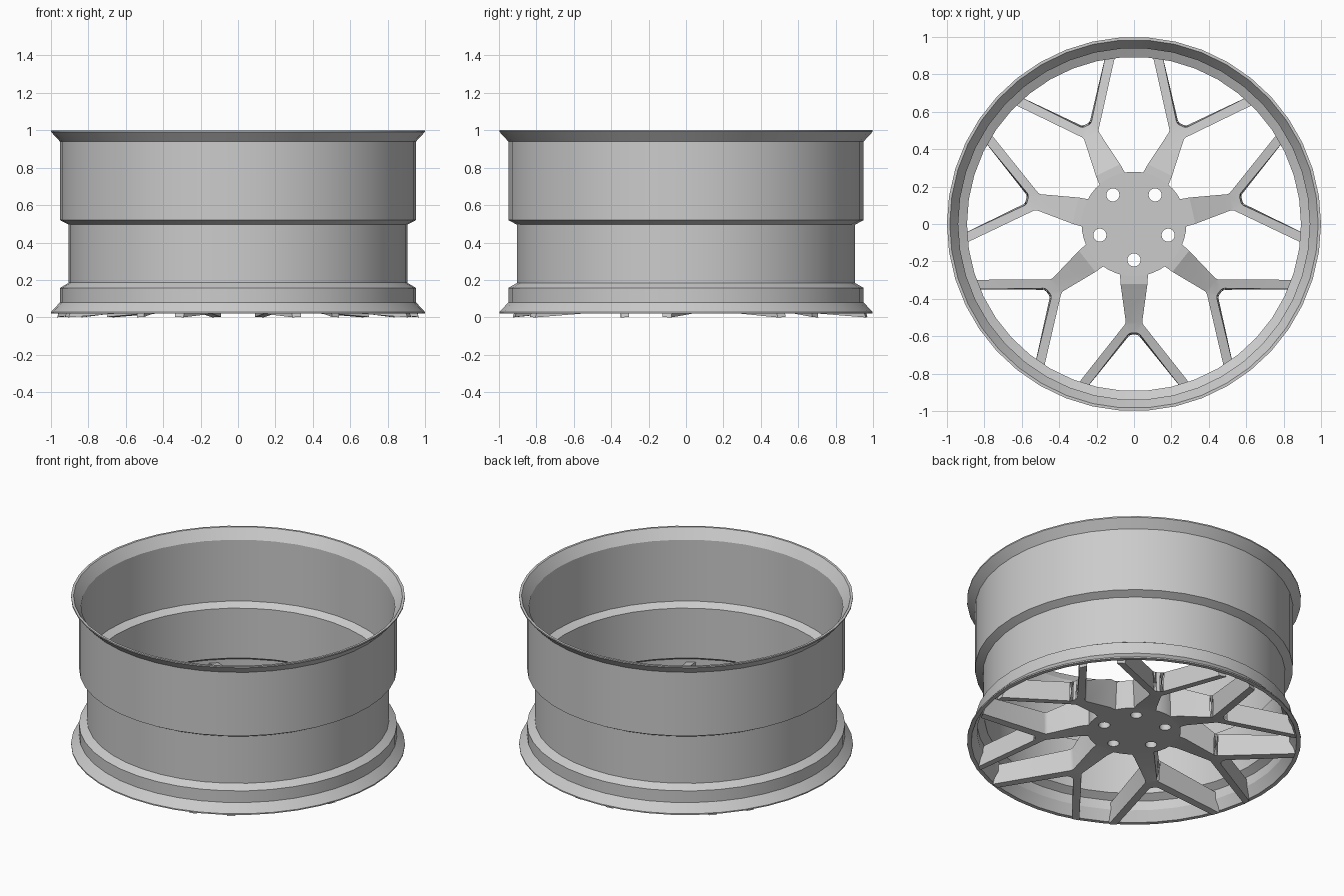
import bpy, bmesh, math
from mathutils import Matrix

if "Cube" in bpy.data.objects:
    bpy.data.objects.remove(bpy.data.objects["Cube"])

SIDES, SPOKES, BOLTS = 42, 7, 5


def make_object(name, bm, smooth=None):
    bmesh.ops.recalc_face_normals(bm, faces=bm.faces[:])
    mesh = bpy.data.meshes.new(name)
    bm.to_mesh(mesh)
    bm.free()
    ob = bpy.data.objects.new(name, mesh)
    bpy.context.collection.objects.link(ob)
    if smooth:
        bpy.ops.object.select_all(action='DESELECT')
        ob.select_set(True)
        bpy.context.view_layer.objects.active = ob
        bpy.ops.object.shade_smooth_by_angle(angle=math.radians(smooth))
    return ob


def circle(bm, r, n, cx=0, cy=0, z=0):
    vs = [bm.verts.new((cx + r * math.cos(2 * math.pi * i / n),
                        cy + r * math.sin(2 * math.pi * i / n), z)) for i in range(n)]
    return vs


# Barrel: closed thin-walled profile (radius, z) swept round the axis
profile = [(1.0, .02), (1.0, .028), (.952, .08), (.952, .157), (.905, .185), (.905, .495),
           (.952, .52), (.952, .94), (1.0, .992), (1.0, 1.0),
           (.985, 1.0), (.94, .935), (.94, .53), (.893, .505), (.893, .175),
           (.94, .147), (.94, .085), (.975, .02)]
bm = bmesh.new()
rings = [circle(bm, r, SIDES, z=z) for r, z in profile]
for k, ring in enumerate(rings):
    nxt = rings[(k + 1) % len(rings)]
    for i in range(SIDES):
        j = (i + 1) % SIDES
        bm.faces.new((ring[i], ring[j], nxt[j], nxt[i]))
make_object("rim_barrel", bm, 20)

# Hub: disc with bolt holes, filled flat then extruded
HUB_FRONT, HUB_BACK = .09, .28
bm = bmesh.new()
loops = [circle(bm, .28, SIDES, z=HUB_FRONT)]
for k in range(BOLTS):
    a = -math.pi / 2 + 2 * math.pi * k / BOLTS
    loops.append(circle(bm, .035, 20, .192 * math.cos(a), .192 * math.sin(a), HUB_FRONT))
edges = [bm.edges.new((lp[i], lp[(i + 1) % len(lp)])) for lp in loops for i in range(len(lp))]
bmesh.ops.triangle_fill(bm, use_beauty=True, use_dissolve=False, edges=edges)
ext = bmesh.ops.extrude_face_region(bm, geom=bm.faces[:], use_keep_orig=True)
for v in ext["geom"]:
    if isinstance(v, bmesh.types.BMVert):
        v.co.z = HUB_BACK
make_object("hub", bm, 30)

# Y spoke, right half seen along +y: (x, y, z) on the back and front faces
back = [(.075, .265, .28), (.072, .32, .278), (.043, .53, .185), (.026, .583, .17),
        (.32, .88, .13), (.265, .892, .13)]
front = [(.068, .265, .09), (.06, .32, .087), (.034, .53, .042), (.022, .592, .034),
         (.338, .913, .002), (.292, .925, .0)]
# Plan faces: index plus 'm' for the mirrored half
plan = [((0, 1), (1, 1), (1, -1), (0, -1)), ((1, 1), (2, 1), (2, -1), (1, -1)),
        ((2, 1), (3, 1), (3, -1), (2, -1)),
        ((2, 1), (4, 1), (5, 1), (3, 1)), ((2, -1), (4, -1), (5, -1), (3, -1))]
# Outline edges that carry side walls
walls = [((0, s), (1, s)) for s in (1, -1)] + [((1, s), (2, s)) for s in (1, -1)] + \
        [((2, s), (4, s)) for s in (1, -1)] + [((4, s), (5, s)) for s in (1, -1)] + \
        [((5, s), (3, s)) for s in (1, -1)] + [((3, 1), (3, -1)), ((0, 1), (0, -1))]

for k in range(SPOKES):
    bm = bmesh.new()
    layers = []
    for pts in (back, front):
        layers.append({(i, s): bm.verts.new((x * s, y, z))
                       for i, (x, y, z) in enumerate(pts) for s in (1, -1)})
    b, f = layers
    for face in plan:
        for layer in layers:
            bm.faces.new([layer[key] for key in face])
    for p, q in walls:
        bm.faces.new((b[p], b[q], f[q], f[p]))
    # Soften the fork and armpit corners
    soft = []
    for s in (1, -1):
        for i in (2, 3):
            e = bm.edges.get((b[(i, s)], f[(i, s)]))
            soft.append(e)
    bmesh.ops.bevel(bm, geom=soft, offset=.012, segments=2, affect='EDGES', profile=.5)
    bmesh.ops.rotate(bm, verts=bm.verts[:], cent=(0, 0, 0),
                     matrix=Matrix.Rotation(math.pi + 2 * math.pi * k / SPOKES, 3, 'Z'))
    make_object(f"spoke_{k + 1}", bm, 20)
